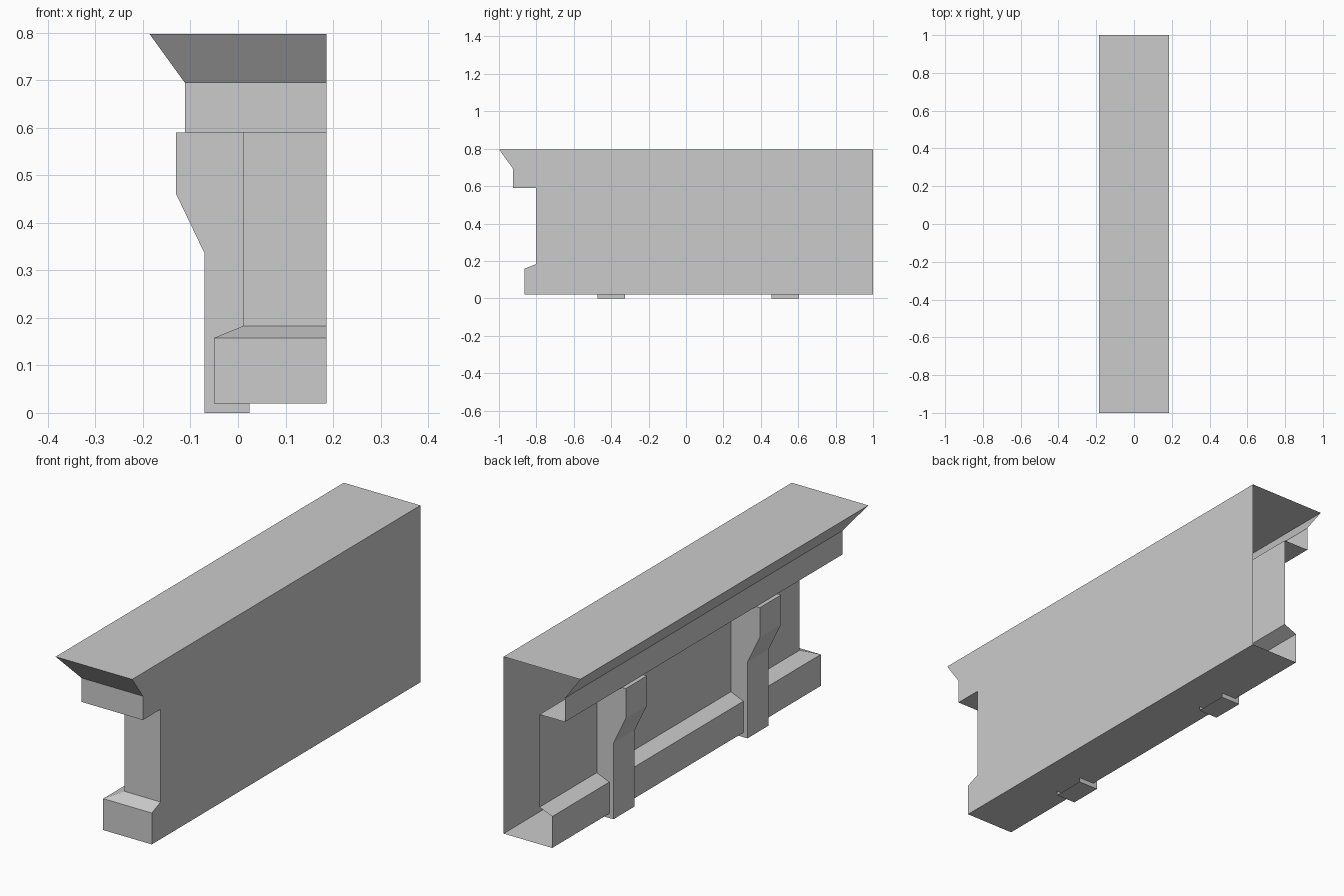
import bpy
import bmesh

cube = bpy.data.objects.get("Cube")
if cube:
    bpy.data.objects.remove(cube, do_unlink=True)

# Single plain stone colour
stone = bpy.data.materials.new("light grey stone")
stone.use_nodes = True
color = (0.6, 0.6, 0.6, 1)
stone.diffuse_color = color
stone.node_tree.nodes["Principled BSDF"].inputs["Base Color"].default_value = color


def finish(name, bm):
    mesh = bpy.data.meshes.new(name)
    bm.to_mesh(mesh)
    bm.free()
    mesh.materials.append(stone)
    obj = bpy.data.objects.new(name, mesh)
    bpy.context.collection.objects.link(obj)
    return obj


HALF_X, HALF_Y = 0.186, 1.0
TOP, BOTTOM = 0.797, 0.02

# Moulding profile: inset from the top edge, height
profile = [(0, TOP), (0.074, 0.695), (0.074, 0.59), (0.197, 0.59),
           (0.197, 0.183), (0.136, 0.158), (0.136, BOTTOM)]

# Moulded wall: profile mitred round one corner, plain side, open back end
bm = bmesh.new()
back = [bm.verts.new((-HALF_X + d, HALF_Y, z)) for d, z in profile]
corner = [bm.verts.new((-HALF_X + d, -HALF_Y + d, z)) for d, z in profile]
end = [bm.verts.new((HALF_X, -HALF_Y + d, z)) for d, z in profile]
top_back = bm.verts.new((HALF_X, HALF_Y, TOP))
low_back = bm.verts.new((HALF_X, HALF_Y, BOTTOM))

for a, b in ((back, corner), (corner, end)):
    for i in range(len(profile) - 1):
        bm.faces.new((a[i], a[i + 1], b[i + 1], b[i]))
bm.faces.new((back[0], corner[0], end[0], top_back))
bm.faces.new((low_back, end[-1], corner[-1], back[-1]))
bm.faces.new(end + [low_back, top_back])
finish("moulded_wall", bm)

# Support brackets: side outline (x, z) extruded along y, open against the wall
outline = [(0.024, 0), (-0.07, 0), (-0.07, 0.335),
           (-0.13, 0.46), (-0.13, 0.59), (0.024, 0.59)]


def bracket(name, y, width=0.147):
    bm = bmesh.new()
    a = [bm.verts.new((x, y - width / 2, z)) for x, z in outline]
    b = [bm.verts.new((x, y + width / 2, z)) for x, z in outline]
    for i in range(len(outline) - 1):
        bm.faces.new((a[i], a[i + 1], b[i + 1], b[i]))
    bm.faces.new(a[::-1])
    bm.faces.new(b)
    finish(name, bm)


bracket("front_bracket", -0.4)
bracket("back_bracket", 0.53)
